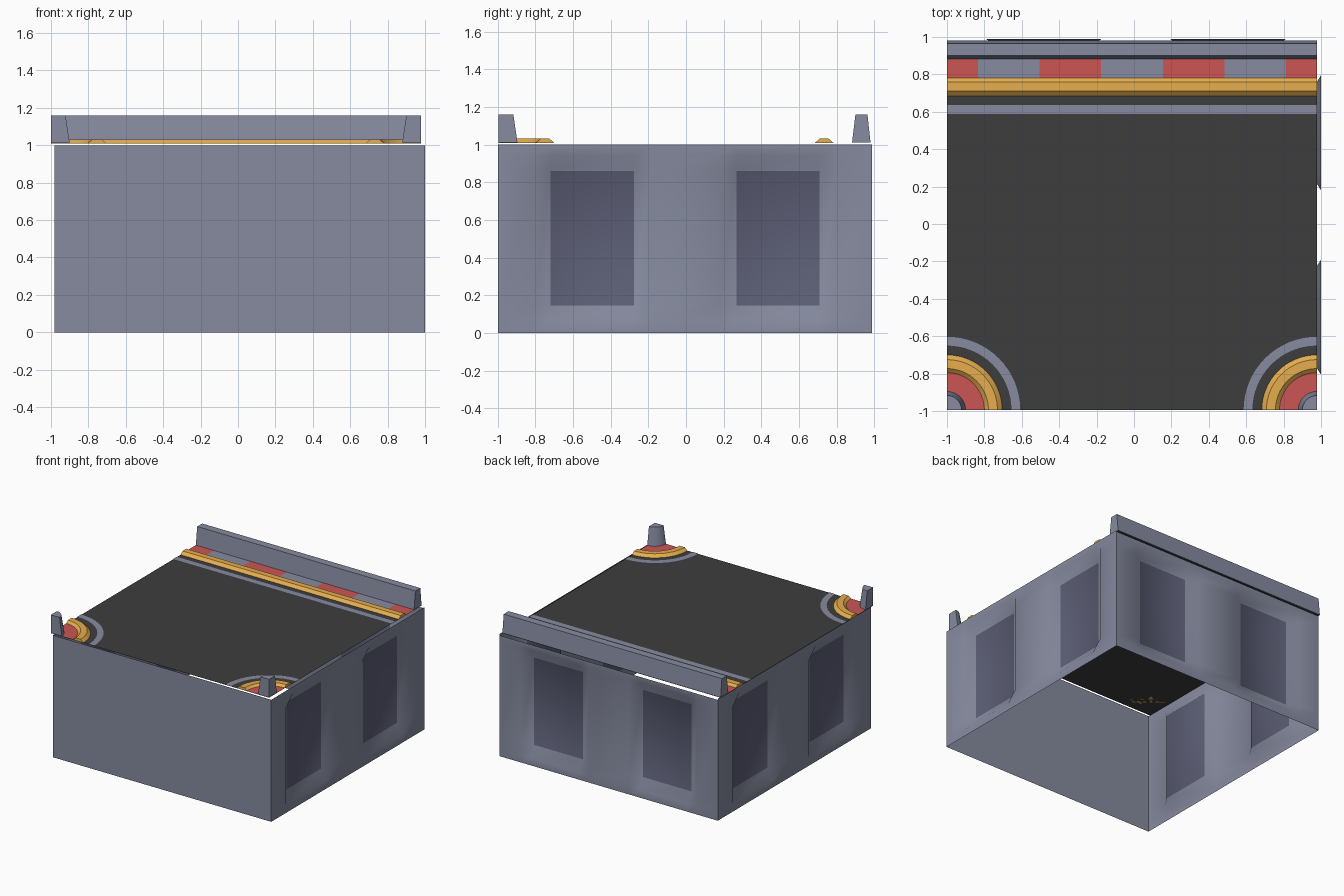
import bpy, bmesh, math
from mathutils import Matrix

if "Cube" in bpy.data.objects:
    bpy.data.objects.remove(bpy.data.objects["Cube"])


def srgb(r, g, b):
    lin = [((c / 255 + 0.055) / 1.055) ** 2.4 for c in (r, g, b)]
    return (*lin, 1)


def material(name, rgb):
    m = bpy.data.materials.new(name)
    m.diffuse_color = srgb(*rgb)
    m.use_nodes = True
    m.node_tree.nodes["Principled BSDF"].inputs["Base Color"].default_value = m.diffuse_color
    return m


GRAY = material("blue_gray", (134, 139, 159))
PANEL = material("dark_blue_gray", (92, 94, 117))
ASPHALT = material("asphalt", (61, 61, 61))
RED = material("red", (203, 86, 84))
AMBER = material("amber", (229, 173, 78))


def finish(name, bm, mats, angle=40):
    me = bpy.data.meshes.new(name)
    bm.to_mesh(me)
    bm.free()
    for m in mats:
        me.materials.append(m)
    ob = bpy.data.objects.new(name, me)
    bpy.context.collection.objects.link(ob)
    bpy.ops.object.select_all(action='DESELECT')
    ob.select_set(True)
    bpy.context.view_layer.objects.active = ob
    bpy.ops.object.shade_smooth_by_angle(angle=math.radians(angle))
    return ob


# Walls: single sheets, optionally with two sunken panels
def wall(name, half, dist, turn, panels=True, depth=0.055, top=1.0):
    us = [-half, half]
    vs = [0.0, top]
    if panels:
        us = [-half, -.80, -.715, -.272, -.185, .185, .272, .715, .80, half]
        vs = [0.0, .06, .145, .86, .945, top]
    bm = bmesh.new()
    grid = []
    for u in us:
        col = []
        for v in vs:
            sunk = panels and .25 < abs(u) < .75 and .1 < v < .9
            col.append(bm.verts.new((u, -dist + (depth if sunk else 0), v)))
        grid.append(col)
    for i in range(len(us) - 1):
        for j in range(len(vs) - 1):
            f = bm.faces.new((grid[i][j], grid[i + 1][j],
                              grid[i + 1][j + 1], grid[i][j + 1]))
            f.material_index = int(panels and i in (2, 6) and j == 2)
    bm.transform(Matrix.Translation((.01, -.005, 0))
                 @ Matrix.Rotation(math.radians(turn), 4, 'Z'))
    finish(name, bm, [GRAY, PANEL])


wall("front_wall", .99, .993, 0, panels=False)
wall("right_wall", .993, .99, 90)
wall("back_wall", .99, .993, 180, top=.99)
wall("left_wall", .993, .99, -90)

X0, X1, Y0, Y1 = -1.0, .978, -.995, .98   # extent of the top tile

# Road surface
bm = bmesh.new()
bm.faces.new([bm.verts.new(p) for p in
              ((X0, Y0, 1.01), (X1, Y0, 1.01), (X1, Y1, 1.01), (X0, Y1, 1.01))])
finish("road_surface", bm, [ASPHALT])


# Sweep a (distance from edge, height) profile along a path of stations
def sweep(name, profile, stations, place, mats, mat_rule=lambda i: 0):
    closed = len(profile) > 2
    bm = bmesh.new()
    rings = [[bm.verts.new(place(s, d, z)) for d, z in profile] for s in stations]
    n = len(profile)
    for i in range(len(rings) - 1):
        for k in range(n if closed else n - 1):
            k2 = (k + 1) % n
            f = bm.faces.new((rings[i][k], rings[i + 1][k],
                              rings[i + 1][k2], rings[i][k2]))
            f.material_index = mat_rule(i)
    if closed:
        bm.faces.new(rings[0])
        bm.faces.new(rings[-1])
        bmesh.ops.remove_doubles(bm, verts=bm.verts, dist=1e-5)
        bmesh.ops.recalc_face_normals(bm, faces=bm.faces)
    else:
        bmesh.ops.remove_doubles(bm, verts=bm.verts, dist=1e-5)
        bm.normal_update()
        for f in bm.faces:
            if f.normal.z < 0:
                f.normal_flip()
    finish(name, bm, mats)


BARRIER = [(0, 1.012), (.016, 1.16), (.08, 1.16), (.098, 1.012)]
POST = [(0, 1.012), (0, 1.16), (.078, 1.16), (.1, 1.012)]
RAIL = [(.197, 1.01), (.222, 1.032), (.27, 1.032), (.295, 1.01)]
CURB = [(.09, 1.014), (.2, 1.014)]
LINE = [(.345, 1.013), (.392, 1.013)]


# Straight edge along the back
def straight(x, d, z):
    return (x, Y1 - d, z)


ends = [X0, X1]
sweep("back_barrier", BARRIER, ends, straight, [GRAY])
sweep("back_rail", RAIL, ends, straight, [AMBER])
sweep("back_edge_line", LINE, ends, straight, [GRAY])
step = (X1 - X0) / 12
curb_x = [X0] + [X0 + step * k for k in (1, 3, 5, 7, 9, 11)] + [X1]
sweep("back_curb", CURB, curb_x, straight, [RED, GRAY], lambda i: i % 2)

# Quarter-round corners at the front
for side, cx, sgn in (("left", X0, 1), ("right", X1, -1)):
    def corner(a, d, z, cx=cx, sgn=sgn):
        return (cx + sgn * d * math.cos(a), Y0 + d * math.sin(a), z)
    arc = [math.pi / 2 * k / 16 for k in range(17)]
    sweep(side + "_corner_post", POST, arc, corner, [GRAY])
    sweep(side + "_corner_curb", CURB, arc, corner, [RED])
    sweep(side + "_corner_rail", RAIL, arc, corner, [AMBER])
    sweep(side + "_corner_line", LINE, arc, corner, [GRAY])
